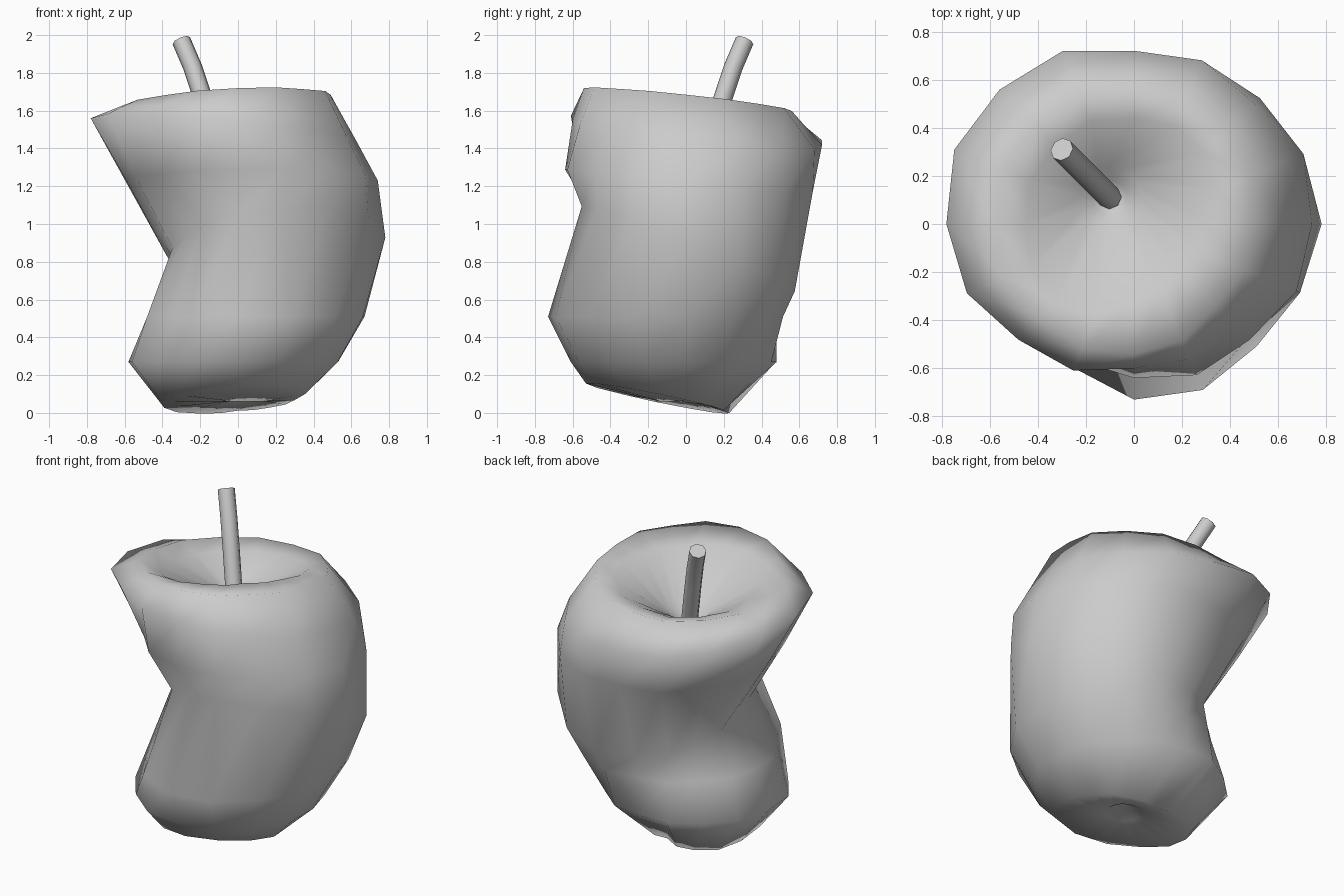
import bpy, bmesh, math
from mathutils import Vector

cube = bpy.data.objects.get("Cube")
if cube:
    bpy.data.objects.remove(cube, do_unlink=True)

grey = bpy.data.materials.new("soft grey")
grey.use_nodes = True
colour = (0.6, 0.6, 0.6, 1)
grey.diffuse_color = colour
grey.node_tree.nodes["Principled BSDF"].inputs["Base Color"].default_value = colour
SIDES = 16


def loft(name, rings, start=None, end=None, angle=180):
    """Skin a list of point rings; close each end with a pole or a flat cap."""
    bm = bmesh.new()
    rows = [[bm.verts.new(p) for p in ring] for ring in rings]
    n = len(rows[0])
    for low, high in zip(rows, rows[1:]):
        for i in range(n):
            j = (i + 1) % n
            bm.faces.new((low[i], low[j], high[j], high[i]))
    for row, pole in ((rows[0], start), (rows[-1], end)):
        if pole is None:
            bm.faces.new(row)
        else:
            tip = bm.verts.new(pole)
            for i in range(n):
                bm.faces.new((row[i], row[(i + 1) % n], tip))
    bmesh.ops.recalc_face_normals(bm, faces=bm.faces)
    mesh = bpy.data.meshes.new(name)
    bm.to_mesh(mesh)
    bm.free()
    mesh.materials.append(grey)
    obj = bpy.data.objects.new(name, mesh)
    bpy.context.collection.objects.link(obj)
    bpy.context.view_layer.objects.active = obj
    obj.select_set(True)
    bpy.ops.object.shade_smooth_by_angle(angle=math.radians(angle))
    obj.select_set(False)


def body_ring(z, slope_x, slope_y, reach):
    """Tilted ring whose reach is given every eighth of a turn, from +x towards +y."""
    ring = []
    for i in range(SIDES):
        k = i // 2
        r = reach[k]
        if i % 2:
            r = 1.03 * (r + reach[(k + 1) % 8]) / 2
        a = math.tau * i / SIDES
        x, y = r * math.cos(a), r * math.sin(a)
        ring.append((x, y, z + slope_x * x + slope_y * y))
    return ring


def dimple_ring(x, y, z, radius):
    angles = [math.tau * i / SIDES for i in range(SIDES)]
    return [(x + radius * math.cos(a), y + radius * math.sin(a), z) for a in angles]


# Bitten fruit, from the underside dimple up to the stem hollow
fruit = [
    dimple_ring(0.05, -0.04, 0.06, 0.1),
    body_ring(0.05, 0.06, -0.2, (.30, .23, .19, .29, .39, .46, .53, .45)),
    body_ring(0.27, 0, 0, (.53, .47, .48, .52, .58, .60, .61, .58)),
    body_ring(0.51, 0, 0, (.67, .60, .48, .45, .48, .53, .73, .72)),
    body_ring(0.85, 0.1, -0.4, (.78, .70, .51, .37, .34, .39, .49, .67)),
    body_ring(1.23, 0, -0.09, (.74, .74, .67, .64, .59, .55, .64, .68)),
    body_ring(1.49, -0.09, -0.1, (.63, .71, .72, .79, .78, .68, .60, .58)),
    body_ring(1.66, 0.05, -0.11, (.49, .53, .56, .58, .58, .54, .54, .48)),
    body_ring(1.64, 0.1, -0.14, (.30, .42, .44, .46, .45, .45, .33, .25)),
    dimple_ring(-0.1, 0.11, 1.46, 0.13),
    dimple_ring(-0.1, 0.11, 1.4, 0.07),
]
loft("fruit_body", fruit, start=(0.05, -0.04, 0.13), end=(-0.1, 0.11, 1.37))

# Stem swept along a bent path
path = [Vector(p) for p in ((-.1, .11, 1.38), (-.19, .2, 1.68), (-.24, .25, 1.83), (-.3, .31, 1.97))]
stem = []
for i, p in enumerate(path):
    along = path[min(i + 1, 3)] - path[max(i - 1, 0)]
    turn = along.to_track_quat('Z', 'Y')
    stem.append([p + turn @ Vector((0.05 * math.cos(a), 0.05 * math.sin(a), 0))
                 for a in (math.tau * k / 8 for k in range(8))])
loft("stem", stem, angle=50)
